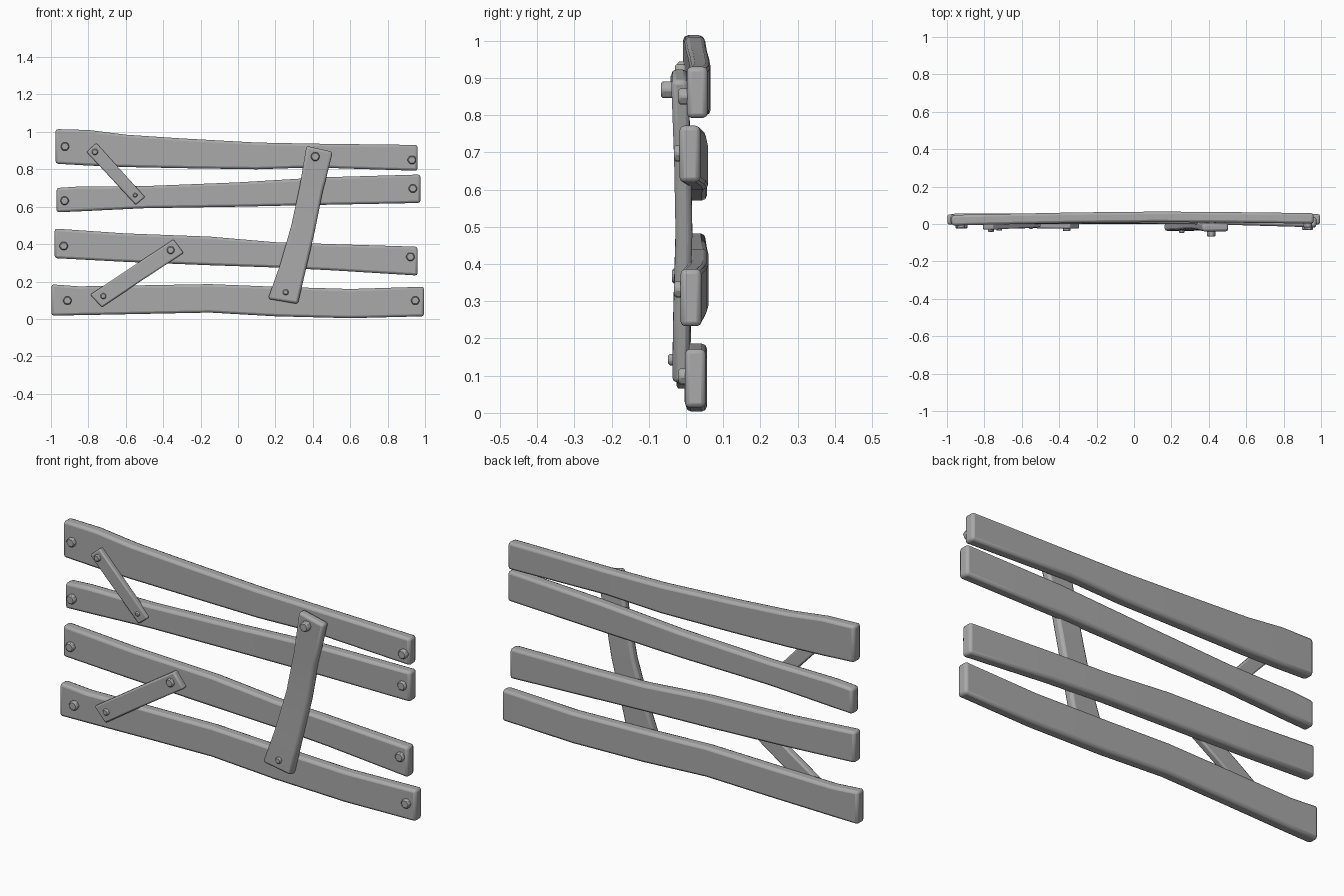
import bpy, bmesh, math
from mathutils import Vector

cube = bpy.data.objects.get("Cube")
if cube:
    bpy.data.objects.remove(cube, do_unlink=True)

grey = bpy.data.materials.new("weathered_grey")
grey.use_nodes = True
GREY = (0.4, 0.4, 0.4, 1)
grey.diffuse_color = GREY
grey.node_tree.nodes["Principled BSDF"].inputs["Base Color"].default_value = GREY


def finish(name, bm, bevel, segments):
    bmesh.ops.recalc_face_normals(bm, faces=bm.faces)
    mesh = bpy.data.meshes.new(name)
    bm.to_mesh(mesh)
    bm.free()
    mesh.materials.append(grey)
    obj = bpy.data.objects.new(name, mesh)
    bpy.context.collection.objects.link(obj)
    mod = obj.modifiers.new("soft_edges", 'BEVEL')
    mod.width = bevel
    mod.segments = segments
    mod.limit_method = 'ANGLE'
    mod.angle_limit = math.radians(40)
    bpy.ops.object.select_all(action='DESELECT')
    obj.select_set(True)
    bpy.context.view_layer.objects.active = obj
    bpy.ops.object.shade_smooth_by_angle(angle=math.radians(40))


def board(name, stations, thick, bevel=0.013):
    """Skin a board through stations of (x, z) edge points and a front y."""
    bm = bmesh.new()
    rings = []
    for (ax, az), (bx, bz), y in stations:
        pts = ((ax, y, az), (bx, y, bz), (bx, y + thick, bz), (ax, y + thick, az))
        rings.append([bm.verts.new(p) for p in pts])
    for r, s in zip(rings, rings[1:]):
        for i in range(4):
            j = (i + 1) % 4
            bm.faces.new((r[i], r[j], s[j], s[i]))
    bm.faces.new(rings[0])
    bm.faces.new(rings[-1])
    finish(name, bm, bevel, 2)


def rail(name, rows):
    """Horizontal plank from rows of x, bottom z, top z, front y."""
    board(name, [((x, lo), (x, hi), y) for x, lo, hi, y in rows], 0.056)


def bolt(name, x, z, front, back, radius):
    bm = bmesh.new()
    bmesh.ops.create_cone(bm, cap_ends=True, segments=6, radius1=radius,
                          radius2=radius, depth=back - front)
    for v in bm.verts:
        v.co = Vector((x + v.co.y, (front + back) / 2 + v.co.z, z + v.co.x))
    finish(name, bm, 0.005, 1)


# Four warped rails
rail("top_rail", [(-0.975, 0.83, 1.015, -0.008), (-0.8, 0.82, 1.01, -0.004),
                  (-0.6, 0.812, 0.985, 0), (-0.3, 0.806, 0.965, 0.006),
                  (0.1, 0.80, 0.943, 0.01), (0.4, 0.81, 0.937, 0.009),
                  (0.96, 0.792, 0.93, 0.002)])
rail("upper_middle_rail", [(-0.97, 0.57, 0.70, 0), (-0.85, 0.575, 0.708, 0),
                           (-0.5, 0.592, 0.71, 0), (0, 0.60, 0.73, 0.003),
                           (0.45, 0.61, 0.757, -0.003), (0.975, 0.62, 0.772, -0.018)])
rail("lower_middle_rail", [(-0.98, 0.325, 0.483, -0.004), (-0.6, 0.305, 0.457, 0),
                           (-0.15, 0.287, 0.44, 0.004), (0.2, 0.275, 0.41, 0.004),
                           (0.5, 0.26, 0.40, 0), (0.96, 0.232, 0.386, -0.015)])
rail("bottom_rail", [(-0.998, 0.018, 0.185, -0.004), (-0.85, 0.02, 0.174, -0.003),
                     (-0.5, 0.027, 0.18, 0), (-0.15, 0.034, 0.186, 0),
                     (0.2, 0.014, 0.172, 0), (0.6, 0.004, 0.16, 0),
                     (0.995, 0.014, 0.172, -0.003)])

# Braces nailed across the front
board("tall_brace", [((0.16, 0.107), (0.32, 0.08), -0.037),
                     ((0.225, 0.29), (0.362, 0.26), -0.034),
                     ((0.285, 0.5), (0.412, 0.475), -0.028),
                     ((0.33, 0.71), (0.453, 0.68), -0.032),
                     ((0.366, 0.925), (0.507, 0.893), -0.04)], 0.045)
board("upper_short_brace", [((-0.81, 0.893), (-0.757, 0.94), -0.03),
                            ((-0.547, 0.61), (-0.497, 0.652), -0.017)], 0.03, 0.007)
board("lower_short_brace", [((-0.79, 0.13), (-0.728, 0.062), -0.025),
                            ((-0.58, 0.27), (-0.53, 0.195), -0.022),
                            ((-0.345, 0.425), (-0.29, 0.353), -0.025)], 0.035, 0.008)

# Hexagonal bolt heads on the rail ends
for level, left, right in (("top", (-0.925, 0.922), (0.93, 0.85)),
                           ("upper_middle", (-0.927, 0.632), (0.935, 0.697)),
                           ("lower_middle", (-0.932, 0.39), (0.922, 0.332)),
                           ("bottom", (-0.912, 0.098), (0.948, 0.098))):
    lift = 0.012 if "middle" in level else 0
    bolt(level + "_right_bolt", *left, -0.023, 0.02, 0.025)
    bolt(level + "_left_bolt", *right, -0.02 - lift, 0.02, 0.025)

# Bolt heads on the braces
for name, x, z, front, radius in (("tall_brace_top", 0.413, 0.868, -0.067, 0.026),
                                  ("tall_brace_low", 0.255, 0.143, -0.048, 0.018),
                                  ("upper_brace_top", -0.765, 0.893, -0.042, 0.019),
                                  ("upper_brace_low", -0.55, 0.662, -0.026, 0.014),
                                  ("lower_brace_top", -0.36, 0.368, -0.038, 0.023),
                                  ("lower_brace_low", -0.72, 0.122, -0.036, 0.018)):
    bolt(name + "_bolt", x, z, front, 0.01, radius)
